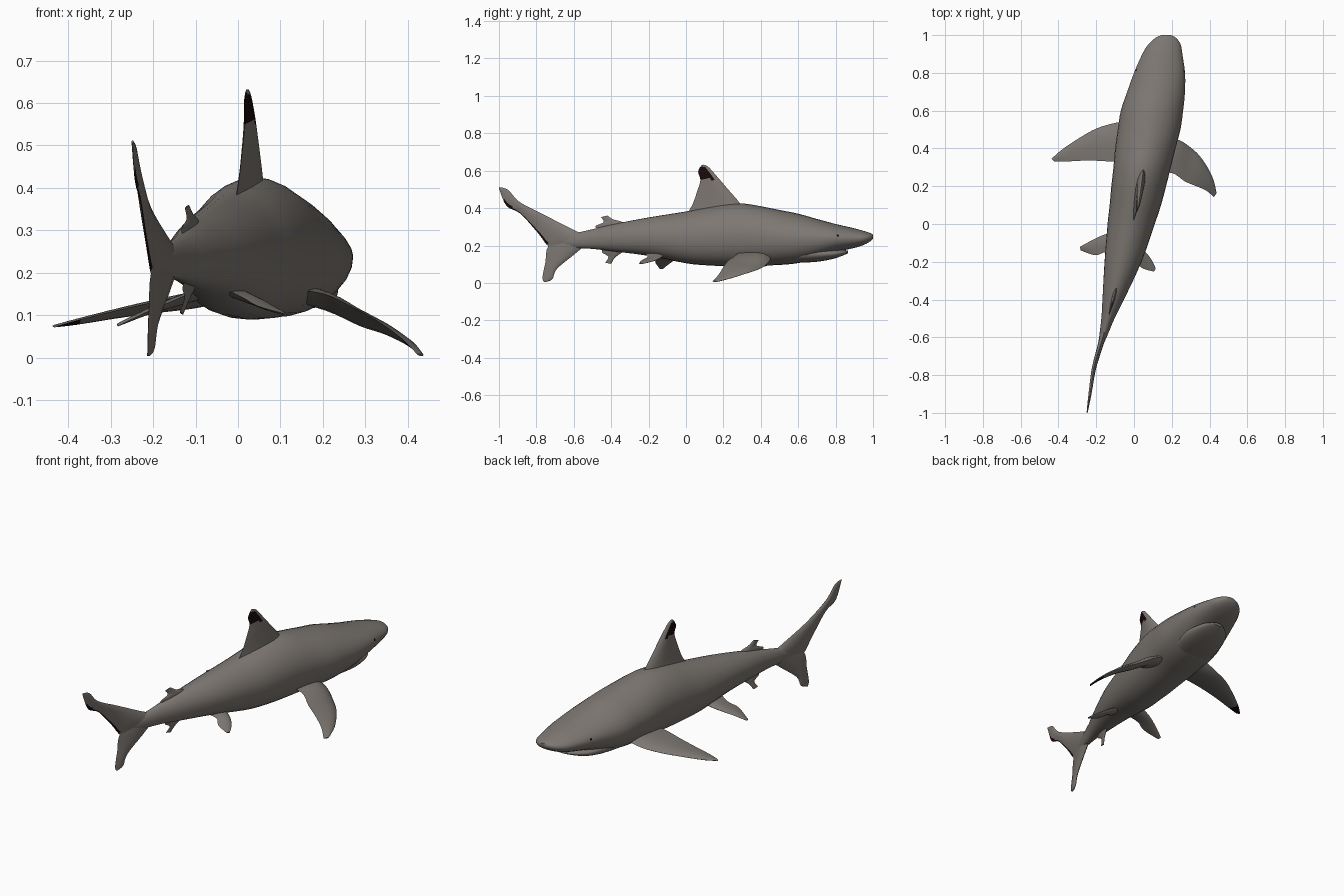
import bpy, bmesh, math
from mathutils import Vector

if "Cube" in bpy.data.objects:
    bpy.data.objects.remove(bpy.data.objects["Cube"])


def material(name, rgb):
    m = bpy.data.materials.new(name)
    m.diffuse_color = (*rgb, 1)
    m.use_nodes = True
    m.node_tree.nodes["Principled BSDF"].inputs["Base Color"].default_value = m.diffuse_color
    return m


GREY = material("skin grey", (0.205, 0.185, 0.168))
DARK = material("fin tip black", (0.010, 0.003, 0.003))


def smooth_path(pts, n):
    """Catmull-Rom through tuples of any length, n steps per span."""
    out = []
    for i in range(len(pts) - 1):
        a, b, c, d = (pts[max(0, min(len(pts) - 1, i + k))] for k in (-1, 0, 1, 2))
        for s in range(n):
            t = s / n
            out.append(tuple(0.5 * (2 * q + (r - p) * t + (2 * p - 5 * q + 4 * r - w) * t * t
                                    + (3 * q - p - 3 * r + w) * t ** 3)
                             for p, q, r, w in zip(a, b, c, d)))
    return out + [tuple(pts[-1])]


def loft(name, rings, rule=None):
    """Skin closed rings; rule(ring, column, centre, normal) picks dark faces."""
    bm = bmesh.new()
    vs = [[bm.verts.new(p) for p in r] for r in rings]
    n = len(vs[0])
    tags = {}
    for i in range(len(vs) - 1):
        for j in range(n):
            k = (j + 1) % n
            f = bm.faces.new((vs[i][j], vs[i][k], vs[i + 1][k], vs[i + 1][j]))
            tags[f] = (i / (len(vs) - 1), j)
    bm.faces.new(vs[0])
    bm.faces.new(vs[-1][::-1])
    bmesh.ops.recalc_face_normals(bm, faces=bm.faces)
    bm.normal_update()
    if rule:
        for f, (u, j) in tags.items():
            f.material_index = int(rule(u, j, f.calc_center_median(), f.normal))
    me = bpy.data.meshes.new(name)
    bm.to_mesh(me)
    bm.free()
    me.materials.append(GREY)
    me.materials.append(DARK)
    ob = bpy.data.objects.new(name, me)
    bpy.context.collection.objects.link(ob)
    return ob


def oval(y, cx, hw, top, bot, n=28):
    """Body cross-section: slightly peaked back, flatter belly."""
    ring = []
    for i in range(n):
        a = 2 * math.pi * i / n
        c, s = math.cos(a), math.sin(a)
        e = 2 / (1.85 if s > 0 else 2.25)
        ring.append((cx + hw * math.copysign(abs(c) ** e, c), y,
                     (top + bot) / 2 + (top - bot) / 2 * math.copysign(abs(s) ** e, s)))
    return ring


# Chord positions and thickness shape of a fin section
CHORD = [(0, 0), (0.06, 0.5), (0.22, 0.95), (0.4, 1), (0.6, 0.8), (0.78, 0.5), (0.9, 0.25), (1, 0.04)]
LAST = len(CHORD) - 1


def chord_of(j):
    """Chord position (0 front, 1 rear) of a fin face column."""
    k = j if j < LAST else 2 * LAST - 1 - j
    k = max(0, min(LAST - 1, k))
    return (CHORD[k][0] + CHORD[k + 1][0]) / 2


def fin(name, lead, trail, thick, normal, rule=None, steps=4):
    """Fin from leading and trailing edges, root to tip."""
    nrm = Vector(normal).normalized()
    a, b = smooth_path(lead, steps), smooth_path(trail, steps)
    rings = []
    for i, (p, q) in enumerate(zip(a, b)):
        p, q = Vector(p), Vector(q)
        u = i / (len(a) - 1)
        h = (thick[0] * (1 - u) + thick[1] * u) / 2
        up = [p.lerp(q, t) + nrm * h * w for t, w in CHORD]
        low = [p.lerp(q, t) - nrm * h * w for t, w in CHORD[1:-1]]
        rings.append([v[:] for v in up + low[::-1]])
    return loft(name, rings, rule)


# Body: y, centre x, half width, top z, bottom z
BODY = [(1.0, .17, .025, .258, .238), (.985, .168, .055, .267, .222), (.95, .161, .086, .278, .203),
        (.9, .15, .106, .292, .187), (.8, .135, .135, .315, .165), (.7, .117, .153, .342, .132),
        (.6, .095, .165, .37, .106), (.5, .08, .166, .39, .096), (.4, .06, .16, .41, .093),
        (.3, .043, .152, .425, .09), (.2, .025, .145, .42, .09), (.1, .007, .136, .402, .095),
        (0, -.015, .125, .382, .105), (-.2, -.058, .098, .35, .145), (-.4, -.11, .057, .312, .17),
        (-.5, -.138, .035, .287, .182), (-.6, -.165, .02, .265, .188), (-.68, -.19, .008, .25, .2)]
loft("body", [oval(*r) for r in smooth_path(BODY, 3)])

# Lower jaw, set back under the snout
JAW = [(.6, .095, .12, .2, .108), (.7, .117, .118, .2, .113), (.78, .131, .1, .187, .127),
       (.83, .141, .072, .18, .143), (.865, .148, .03, .172, .158)]
loft("lower_jaw", [oval(*r) for r in smooth_path(JAW, 3)])

# Eyes
for side, nm in ((-1, "eye_left"), (1, "eye_right")):
    bpy.ops.mesh.primitive_uv_sphere_add(segments=12, ring_count=8, radius=.011,
                                         location=(.137 + side * .124, .81, .25))
    ob = bpy.context.object
    ob.name = nm
    ob.scale = (.6, 1.1, .8)
    ob.data.materials.append(DARK)

# Curved mid-plane of the body, continued through the tail
SPINE = [(r[0], r[1]) for r in BODY[:-1]] + [(-.75, -.21), (-1.01, -.25)]


def on_spine(pts, lean=0):
    out = []
    for y, z in pts:
        for (y1, x1), (y0, x0) in zip(SPINE, SPINE[1:]):
            if y0 <= y <= y1:
                out.append((x0 + (x1 - x0) * (y - y0) / (y1 - y0) + lean * (z - .2), y, z))
                break
    return out


# Dorsal fins and anal fin
fin("dorsal_fin",
    on_spine([(.31, .38), (.285, .43), (.225, .50), (.165, .57), (.12, .62), (.095, .632)], .04),
    on_spine([(.0, .36), (.035, .42), (.06, .49), (.077, .55), (.065, .595), (.083, .63)], .04),
    (.05, .006), (1, -.18, 0),
    lambda u, j, c, n: .553 < c.z < .622 and chord_of(j) > .2)
fin("second_dorsal_fin",
    on_spine([(-.31, .29), (-.34, .325), (-.39, .34), (-.42, .36)]),
    on_spine([(-.46, .28), (-.485, .303), (-.44, .325), (-.455, .352)]),
    (.022, .005), (1, -.25, 0))
fin("anal_fin",
    on_spine([(-.31, .2), (-.34, .165), (-.38, .135), (-.4, .102)], .2),
    on_spine([(-.44, .2), (-.45, .165), (-.415, .14), (-.432, .108)], .2),
    (.02, .005), (1, -.25, 0))

# Tail fin lobes
fin("tail_upper_lobe",
    on_spine([(-.55, .26), (-.62, .293), (-.75, .36), (-.89, .433), (-.95, .497), (-.998, .512)]),
    on_spine([(-.62, .19), (-.725, .19), (-.79, .265), (-.885, .37), (-.96, .412), (-1.0, .505)]),
    (.034, .005), (1, -.22, 0),
    lambda u, j, c, n: n.x > 0 and .2 < u < .82 and chord_of(j) > (.75 if u > .68 else .87))
fin("tail_lower_lobe",
    on_spine([(-.54, .2), (-.6, .15), (-.69, .075), (-.715, .02), (-.753, .004)]),
    on_spine([(-.64, .29), (-.735, .2), (-.752, .11), (-.767, .03), (-.76, .006)]),
    (.03, .008), (1, -.22, 0))


# Pectoral fins, dark under the tips
def under_tip(u, j, c, n):
    return u > .76 and n.z < 0


fin("pectoral_fin_right",
    [(.1, .45, .165), (.22, .45, .122), (.30, .405, .08), (.36, .345, .058), (.415, .25, .028), (.437, .165, .006)],
    [(.1, .27, .165), (.2, .27, .15), (.27, .225, .118), (.33, .2, .085), (.385, .175, .045), (.422, .142, .008)],
    (.05, .006), (.4, .15, .9), under_tip)
fin("pectoral_fin_left",
    [(0, .55, .16), (-.1, .535, .13), (-.2, .505, .115), (-.29, .455, .1), (-.38, .395, .083), (-.437, .345, .074)],
    [(0, .33, .16), (-.11, .33, .148), (-.2, .335, .13), (-.28, .335, .112), (-.37, .33, .09), (-.42, .33, .076)],
    (.045, .006), (-.2, .1, .95), under_tip)

# Pelvic fins
fin("pelvic_fin_left",
    [(-.04, -.03, .16), (-.14, -.05, .132), (-.22, -.085, .105), (-.285, -.12, .078)],
    [(-.08, -.17, .165), (-.15, -.15, .135), (-.205, -.165, .112), (-.282, -.14, .075)],
    (.03, .006), (-.3, 0, .95))
fin("pelvic_fin_right",
    [(-.02, -.1, .16), (.05, -.14, .132), (.09, -.185, .115), (.115, -.235, .102)],
    [(-.05, -.24, .17), (.01, -.205, .142), (.045, -.235, .122), (.105, -.252, .105)],
    (.03, .006), (.3, 0, .95))

# Smooth shading
bpy.ops.object.select_all(action='SELECT')
bpy.context.view_layer.objects.active = bpy.data.objects["body"]
bpy.ops.object.shade_smooth_by_angle(angle=math.radians(50))
